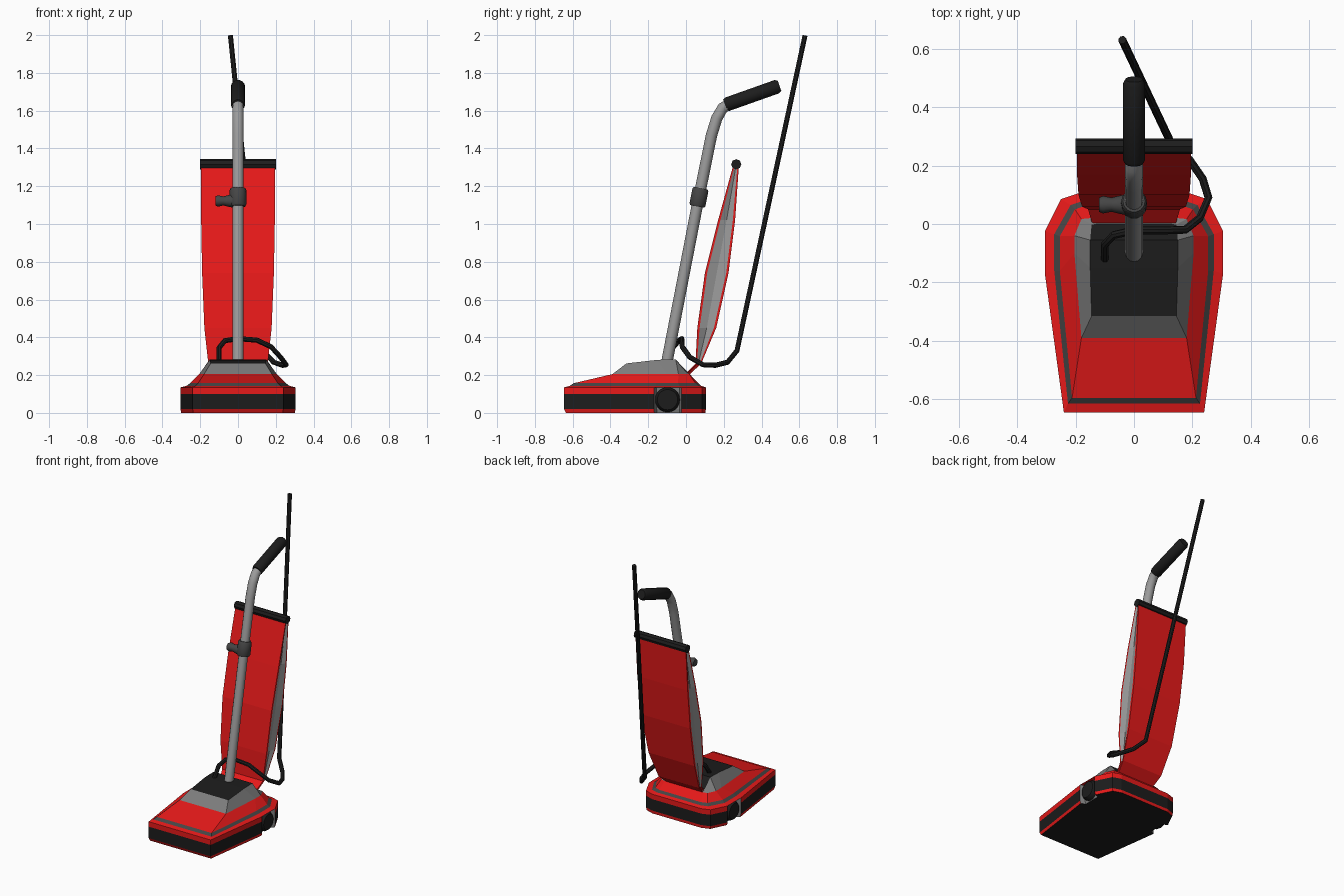
import bpy, bmesh, math
from mathutils import Vector

if "Cube" in bpy.data.objects:
    bpy.data.objects.remove(bpy.data.objects["Cube"])


def material(name, rgb):
    m = bpy.data.materials.new(name)
    m.diffuse_color = (*rgb, 1)
    m.use_nodes = True
    m.node_tree.nodes["Principled BSDF"].inputs["Base Color"].default_value = m.diffuse_color
    return m


RED = material("red", (0.8, 0.01, 0.01))
BLACK = material("black", (0.012, 0.012, 0.012))
DARK = material("dark_grey", (0.06, 0.06, 0.06))
GREY = material("mid_grey", (0.2, 0.2, 0.2))
SILVER = material("silver", (0.33, 0.33, 0.33))


def finish(name, bm, mats, smooth=False):
    bmesh.ops.recalc_face_normals(bm, faces=bm.faces)
    me = bpy.data.meshes.new(name)
    bm.to_mesh(me)
    bm.free()
    for m in mats:
        me.materials.append(m)
    ob = bpy.data.objects.new(name, me)
    bpy.context.collection.objects.link(ob)
    if smooth:
        bpy.ops.object.select_all(action='DESELECT')
        ob.select_set(True)
        bpy.context.view_layer.objects.active = ob
        bpy.ops.object.shade_smooth_by_angle(angle=math.radians(40))
    return ob


def loft(name, halves, mats, pick, bottom=0, top=0):
    """Skin right-half rings (front to back), mirrored in x; ends are strips."""
    bm = bmesh.new()
    n = len(halves[0])
    rings = []
    for h in halves:
        pts = list(h) + [(-x, y, z) for x, y, z in reversed(h)]
        rings.append([bm.verts.new(p) for p in pts])
    for r in range(len(rings) - 1):
        for i in range(2 * n):
            j = (i + 1) % (2 * n)
            f = bm.faces.new((rings[r][i], rings[r][j], rings[r + 1][j], rings[r + 1][i]))
            f.material_index = pick(r, min(i, 2 * n - 2 - i) if i < 2 * n - 1 else -1)
    for ring, mat in ((rings[0], bottom), (rings[-1], top)):
        for i in range(n - 1):
            f = bm.faces.new((ring[i], ring[i + 1], ring[2 * n - 2 - i], ring[2 * n - 1 - i]))
            f.material_index = mat
    return finish(name, bm, mats)


def spin(name, a, b, profile, sides, mat):
    """Turned solid from a to b; profile is (fraction along, radius)."""
    a, b = Vector(a), Vector(b)
    q = (b - a).to_track_quat('Z', 'Y')
    bm = bmesh.new()
    rings = []
    for t, r in profile:
        rings.append([bm.verts.new(a.lerp(b, t) + q @ Vector(
            (r * math.cos(k * math.tau / sides), r * math.sin(k * math.tau / sides), 0)))
            for k in range(sides)])
    for p, s in zip(rings, rings[1:]):
        for k in range(sides):
            j = (k + 1) % sides
            bm.faces.new((p[k], p[j], s[j], s[k]))
    bm.faces.new(rings[0])
    bm.faces.new(rings[-1])
    return finish(name, bm, [mat], True)


def tube(name, pts, radius, res, mat):
    cu = bpy.data.curves.new(name, 'CURVE')
    cu.dimensions = '3D'
    cu.bevel_depth, cu.bevel_resolution, cu.use_fill_caps = radius, res, True
    sp = cu.splines.new('POLY')
    sp.points.add(len(pts) - 1)
    for p, c in zip(sp.points, pts):
        p.co = (*c, 1)
    tmp = bpy.data.objects.new(name + "_path", cu)
    bpy.context.collection.objects.link(tmp)
    bpy.context.view_layer.update()
    me = bpy.data.meshes.new_from_object(tmp.evaluated_get(bpy.context.evaluated_depsgraph_get()))
    bpy.data.objects.remove(tmp)
    bm = bmesh.new()
    bm.from_mesh(me)
    bmesh.ops.remove_doubles(bm, verts=bm.verts, dist=1e-5)
    for f in bm.faces:
        f.material_index = 0
    return finish(name, bm, [mat], True)


# Floor head: lower shell with bumper band and wheel notches
outline = [(0.24, -0.645), (0.305, -0.17), (0.275, -0.155), (0.275, -0.035),
           (0.305, -0.025), (0.25, 0.085), (0.19, 0.105)]
shell = [[(x * s, y * s, z) for x, y in outline]
         for z, s in ((0, 0.985), (0.02, 1), (0.10, 1), (0.135, 1))]
loft("lower_shell", shell, [RED, BLACK, GREY],
     lambda r, i: 2 if i in (1, 2, 3) else (1 if r == 1 else 0), bottom=1, top=0)

# Floor head: sloping cover, stripe, motor hood and black top panel
cover = [
    [(0.24, -0.645, 0.135), (0.305, -0.17, 0.135), (0.305, -0.025, 0.135), (0.25, 0.085, 0.135), (0.19, 0.105, 0.135)],
    [(0.226, -0.615, 0.143), (0.273, -0.16, 0.143), (0.273, -0.035, 0.143), (0.217, 0.065, 0.143), (0.17, 0.08, 0.143)],
    [(0.212, -0.595, 0.157), (0.254, -0.16, 0.157), (0.254, -0.042, 0.157), (0.202, 0.05, 0.157), (0.16, 0.065, 0.157)],
    [(0.18, -0.39, 0.205), (0.204, -0.1, 0.207), (0.204, -0.04, 0.207), (0.18, 0.017, 0.207), (0.15, 0.02, 0.205)],
    [(0.145, -0.315, 0.262), (0.15, -0.15, 0.281), (0.15, -0.055, 0.283), (0.145, -0.002, 0.22), (0.13, 0.0, 0.215)],
]
loft("upper_cover", cover, [RED, DARK, GREY, BLACK],
     lambda r, i: (0, 1, 0, 2)[r], bottom=0, top=3)

# Wheels in the side notches
for side, s in (("right", 1), ("left", -1)):
    spin(side + "_wheel", (s * 0.255, -0.098, 0.07), (s * 0.305, -0.098, 0.07),
         [(0, 0.066), (0.65, 0.066), (1, 0.054)], 20, BLACK)

# Dust bag: (half width, front y, back y, z), red panels with grey gussets
bag = []
for w, yf, yb, z in ((0.14, -0.01, 0.015, 0.2), (0.157, 0.05, 0.08, 0.26),
                     (0.178, 0.06, 0.16, 0.45), (0.19, 0.10, 0.225, 0.74),
                     (0.195, 0.17, 0.26, 1.02), (0.195, 0.25, 0.28, 1.31)):
    t = min(0.012, (yb - yf) / 4)
    bag.append([(w, yf, z), (w, yf + t, z), (w - 0.012, (yf + yb) / 2, z), (w, yb - t, z), (w, yb, z)])
loft("dust_bag", bag, [RED, SILVER], lambda r, i: 1 if r > 0 and i in (1, 2) else 0)

# Clip bar on top of the bag
spin("bag_clip", (-0.2, 0.266, 1.316), (0.2, 0.266, 1.316), [(0, 0.027), (1, 0.027)], 8, BLACK)

# Handle tube, grip, clamp and knob
tube("handle_tube", [(0, -0.102, 0.265), (0, 0.06, 1.1), (0, 0.135, 1.47), (0, 0.163, 1.56),
                     (0, 0.195, 1.615), (0, 0.25, 1.643)], 0.03, 4, SILVER)
spin("handle_grip", (0, 0.207, 1.63), (0, 0.495, 1.732),
     [(0, 0.031), (0.04, 0.038), (0.95, 0.038), (1, 0.03)], 14, BLACK)
spin("tube_clamp", (0, 0.059, 1.093), (0, 0.078, 1.19),
     [(0, 0.038), (0.1, 0.044), (0.9, 0.044), (1, 0.038)], 14, DARK)
spin("clamp_knob", (-0.025, 0.066, 1.122), (-0.12, 0.066, 1.122),
     [(0, 0.036), (0.3, 0.03), (0.55, 0.024), (0.85, 0.03), (1, 0.024)], 12, DARK)

# Power cord: loops round the tube foot, then rises behind the bag
tube("power_cord", [(-0.04, 0.63, 1.997), (0.13, 0.27, 0.33), (0.19, 0.22, 0.268), (0.235, 0.155, 0.252),
                    (0.255, 0.09, 0.255), (0.225, 0.02, 0.295), (0.175, -0.02, 0.35), (0.1, -0.022, 0.385),
                    (0, -0.022, 0.393), (-0.07, -0.038, 0.382), (-0.1, -0.07, 0.345), (-0.1, -0.12, 0.275)],
     0.014, 2, BLACK)
